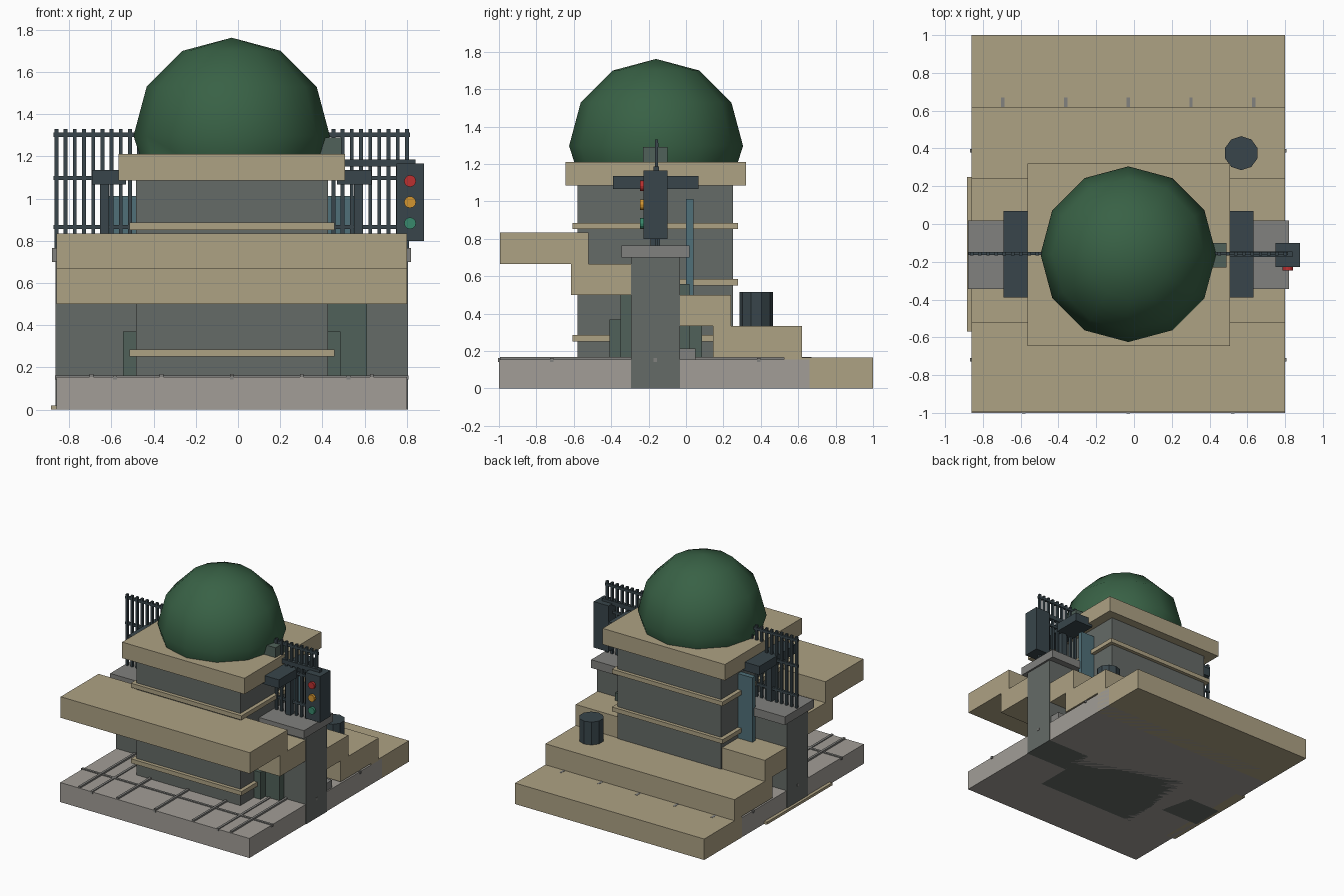
import bpy, math

if "Cube" in bpy.data.objects:
    bpy.data.objects.remove(bpy.data.objects["Cube"])

CX, CY = -0.03, -0.165   # tower axis

def mat(name, rgb):
    m = bpy.data.materials.new(name)
    m.diffuse_color = (*rgb, 1)
    m.use_nodes = True
    m.node_tree.nodes["Principled BSDF"].inputs["Base Color"].default_value = m.diffuse_color
    return m

TAN = mat("sandstone", (0.42, 0.36, 0.23))
STONE = mat("pale_stone", (0.36, 0.34, 0.31))
GREY = mat("wall_grey", (0.13, 0.145, 0.135))
CAP = mat("cap_grey", (0.22, 0.22, 0.21))
DARK = mat("iron", (0.04, 0.06, 0.07))
MOSS = mat("moss_green", (0.08, 0.12, 0.10))
TEAL = mat("teal", (0.08, 0.16, 0.19))
LEAF = mat("leaf_green", (0.04, 0.12, 0.06))
RED = mat("red_lamp", (0.5, 0.03, 0.03))
AMBER = mat("amber_lamp", (0.65, 0.3, 0.03))
GREEN = mat("green_lamp", (0.04, 0.25, 0.15))

def box(name, x, y, z, m):
    """Box from (min, max) ranges."""
    bpy.ops.mesh.primitive_cube_add(size=1, location=[(a + b) / 2 for a, b in (x, y, z)])
    o = bpy.context.object
    o.name = name
    for v in o.data.vertices:
        for i, (a, b) in enumerate((x, y, z)):
            v.co[i] *= b - a
    o.data.materials.append(m)
    return o

def cyl(name, loc, r, d, m, n=10, rot=(0, 0, 0)):
    bpy.ops.mesh.primitive_cylinder_add(vertices=n, radius=r, depth=d, location=loc, rotation=rot)
    o = bpy.context.object
    o.name = name
    o.data.materials.append(m)
    return o

def mirrored(name, s, near, far, y, z, m):
    """Box on one side of the tower, given distances from its axis."""
    return box(name, sorted((CX + s * near, CX + s * far)), y, z, m)

# Paved base with inlaid strips
box("base_slab", (-0.86, 0.80), (-1.0, 0.66), (0, 0.155), STONE)
for i in range(5):
    x = CX + (i - 2) * 0.332
    box("paving_strip_long", (x - 0.009, x + 0.009), (-0.995, 0.67), (0.15, 0.168), CAP)
for i in range(3):
    d = (i - 1) * 0.553
    box("paving_strip_cross", (-0.868, 0.808), (CY + d - 0.009, CY + d + 0.009), (0.142, 0.162), CAP)
    box("paving_strip_front", (CX + d - 0.009, CX + d + 0.009), (-1.004, 0.6), (0.142, 0.162), CAP)
box("side_sill", (-0.885, -0.8), (-0.57, 0.25), (0, 0.02), TAN)

# Overlapping stair slabs climbing towards the front
for i in range(5):
    y = 1.0 - i * 0.38
    box("stair_slab", (-0.86, 0.80), (y - 0.475, y), (i / 6, (i + 1) / 6), TAN)

# Tower, trim bands and roof
box("tower", (-0.483, 0.427), (-0.58, 0.25), (0, 1.09), GREY)
for z in (0.252, 0.552, 0.852):
    box("trim_band", (-0.515, 0.457), (-0.608, 0.277), (z, z + 0.034), TAN)
box("roof_slab", (-0.565, 0.508), (-0.645, 0.32), (1.085, 1.212), TAN)

# Round tree crown resting on the roof, cut flat where it meets the slab
bpy.ops.mesh.primitive_uv_sphere_add(segments=12, ring_count=6, radius=0.465, location=(CX, CY + 0.005, 1.297))
dome = bpy.context.object
dome.name = "tree_crown"
dome.data.materials.append(LEAF)
for v in dome.data.vertices:
    if v.co.z < -0.1:
        k = 0.43 / math.hypot(v.co.x, v.co.y) if math.hypot(v.co.x, v.co.y) > 0.01 else 0
        v.co = (v.co.x * k, v.co.y * k, -0.11)
bpy.ops.object.shade_smooth_by_angle(angle=math.radians(40))

# Moss-coloured blocks around the tower
box("low_block", (-0.545, 0.485), (-0.41, 0.085), (0.15, 0.37), MOSS)
box("tall_block", (0.40, 0.61), (-0.35, 0.02), (0.15, 0.56), MOSS)
box("roof_block", (0.36, 0.49), (-0.23, -0.10), (1.2, 1.29), MOSS)
box("small_plinth", (0.5, 0.79), (-0.05, 0.05), (0.14, 0.215), CAP)

# Side piers, awnings, panels and fences, on both sides
for s in (-1, 1):
    mirrored("pier", s, 0.45, 0.835, (-0.295, -0.033), (0, 0.70), GREY)
    mirrored("pier_cap", s, 0.45, 0.85, (-0.345, 0.018), (0.70, 0.765), CAP)
    mirrored("awning", s, 0.50, 0.662, (-0.39, 0.068), (1.066, 1.135), DARK)
    mirrored("awning_post", s, 0.58, 0.623, (-0.19, -0.14), (0.76, 1.07), DARK)
    mirrored("teal_panel", s, 0.44, 0.58, (0.0, 0.04), (0.48, 1.012), TEAL)
    for z in (0.865, 1.098, 1.302):
        mirrored("fence_rail", s, 0.44, 0.845, (CY, CY + 0.018), (z - 0.01, z + 0.01), DARK)
    for i in range(10):
        d = 0.83 - i * 0.0435
        mirrored("fence_bar", s, d - 0.009, d + 0.009, (CY - 0.002, CY + 0.016), (0.75, 1.33), DARK)

# Signal light on an arm
box("signal_arm", (0.5, 0.84), (-0.175, -0.145), (1.152, 1.186), DARK)
box("signal_housing", (0.75, 0.88), (-0.228, -0.10), (0.80, 1.165), DARK)
for z, m in ((1.083, RED), (0.983, AMBER), (0.883, GREEN)):
    cyl("signal_lamp", (0.815, -0.235, z), 0.028, 0.024, m, 12, (math.pi / 2, 0, 0))

# Barrel on the second stair
cyl("barrel", (0.568, 0.375, 0.423), 0.09, 0.184, DARK, 10)
